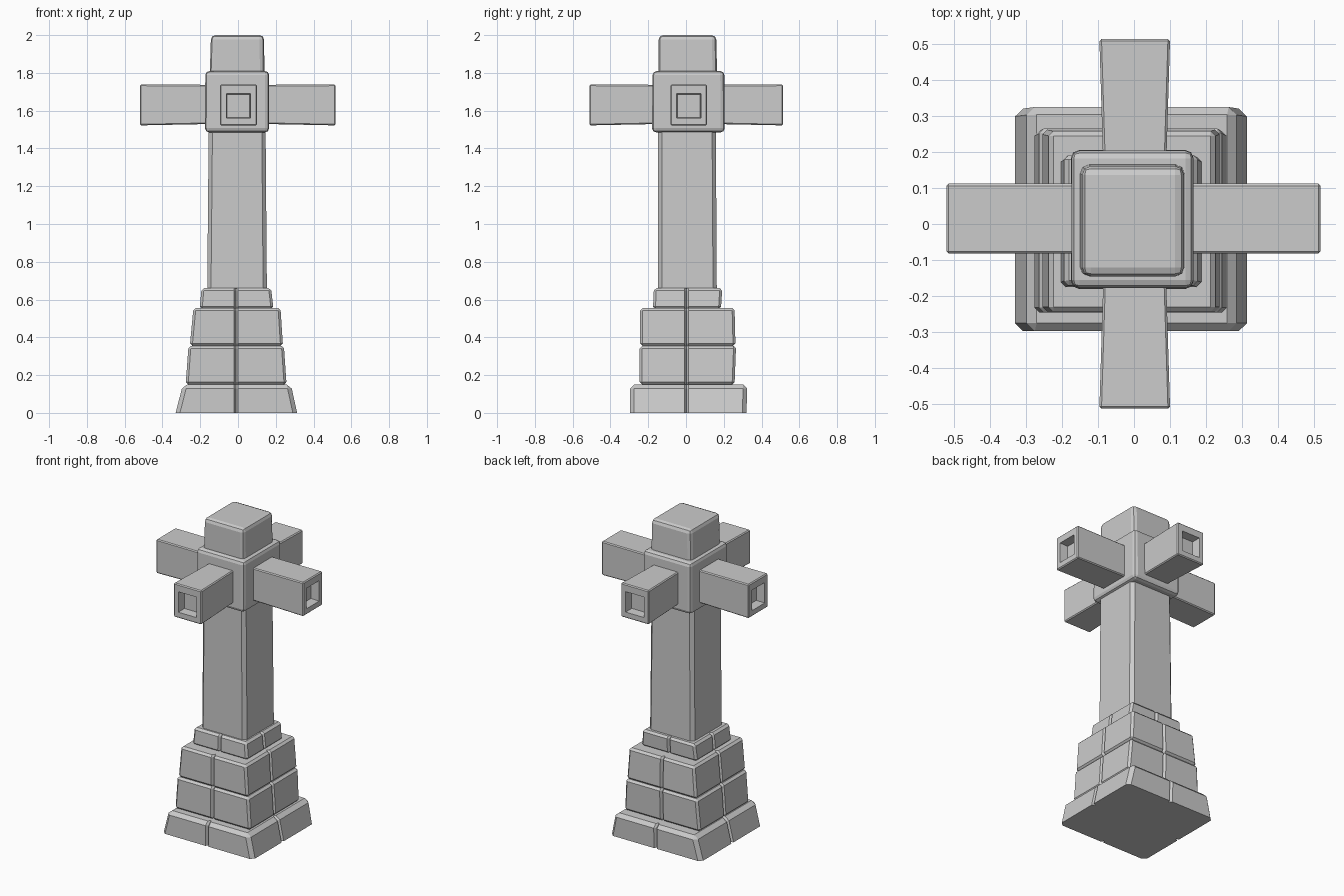
import bpy, bmesh

if "Cube" in bpy.data.objects:
    bpy.data.objects.remove(bpy.data.objects["Cube"])


def rect(x0, x1, y0, y1, z):
    return [(x0, y0, z), (x1, y0, z), (x1, y1, z), (x0, y1, z)]


def loft(name, rings, bevel, segments=1, pick=lambda e: True, groove=None):
    """Closed solid through four-point rings, with bevelled edges and optional joint grooves."""
    bm = bmesh.new()
    vs = [[bm.verts.new(p) for p in r] for r in rings]
    for a, b in zip(vs, vs[1:]):
        for i in range(4):
            j = (i + 1) % 4
            bm.faces.new((a[i], a[j], b[j], b[i]))
    bm.faces.new(vs[0])
    bm.faces.new(vs[-1])
    bmesh.ops.recalc_face_normals(bm, faces=bm.faces[:])
    bmesh.ops.bevel(bm, geom=[e for e in bm.edges if pick(e)], offset=bevel,
                    segments=segments, profile=0.5, affect='EDGES', clamp_overlap=True)
    if groove:
        half, depth = 0.011, 0.018
        for axis in (0, 1):
            for d in (-half, 0, half):
                co, no = [0, 0, 0], [0, 0, 0]
                co[axis], no[axis] = groove[axis] + d, 1
                bmesh.ops.bisect_plane(bm, geom=bm.verts[:] + bm.edges[:] + bm.faces[:],
                                       plane_co=co, plane_no=no, dist=1e-6)
        # push the centre line of each side inwards
        for v in bm.verts:
            for axis in (0, 1):
                o = 1 - axis
                off = v.co[o] - groove[o]
                if abs(v.co[axis] - groove[axis]) < 1e-4 and abs(off) > 0.05:
                    v.co[o] -= depth if off > 0 else -depth
    me = bpy.data.meshes.new(name)
    bm.to_mesh(me)
    bm.free()
    ob = bpy.data.objects.new(name, me)
    bpy.context.collection.objects.link(ob)
    return ob


# Stepped stone base, bottom to top
tiers = [
    ((-.33, .313, -.297, .32, 0), (-.292, .28, -.297, .325, .15), .022),
    ((-.277, .257, -.245, .257, .15), (-.262, .243, -.245, .265, .355), .013),
    ((-.255, .238, -.243, .262, .355), (-.236, .225, -.243, .257, .555), .013),
    ((-.203, .188, -.175, .185, .55), (-.193, .175, -.17, .192, .66), .013),
]
for n, (lo, hi, b) in enumerate(tiers):
    loft(f"base_tier_{n + 1}", [rect(*lo), rect(*hi)], b,
         pick=lambda e: any(v.co.z > 1e-4 for v in e.verts), groove=(-.01, .003))

# Shaft, collar and cap
loft("shaft", [rect(-.163, .153, -.147, .163, .64), rect(-.155, .146, -.147, .158, 1.51)], .02)
loft("collar", [rect(-.175, .165, -.18, .205, 1.485), rect(-.173, .165, -.177, .203, 1.81)], .022, 2)
loft("cap", [rect(-.15, .14, -.145, .165, 1.78), rect(-.143, .138, -.145, .16, 2.0)], .024, 2)

# Four arms with square recesses in their ends
arms = {
    "arm_right": (0, 1, .517, .015, .097),
    "arm_left": (0, -1, .52, .015, .097),
    "arm_back": (1, 1, .513, .002, .098),
    "arm_front": (1, -1, .512, .002, .098),
}
for name, (axis, s, end, mid, half) in arms.items():
    rings = []
    for u, w, z0, z1 in ((.12, half - (.012 if axis else 0), 1.53, 1.737), (end, half, 1.522, 1.738),
                         (end, .064, 1.56, 1.69), (end - .055, .06, 1.564, 1.686)):
        ring = [(mid - w, z0), (mid + w, z0), (mid + w, z1), (mid - w, z1)]
        rings.append([(s * u, v, z) if axis == 0 else (v, s * u, z) for v, z in ring])
    loft(name, rings, .006,
         pick=lambda e: all(v.co.z < 1.55 or v.co.z > 1.7 for v in e.verts)
         or (e.calc_length() > .17 and all(abs(v.co[1 - axis] - mid) > .08 for v in e.verts)))
